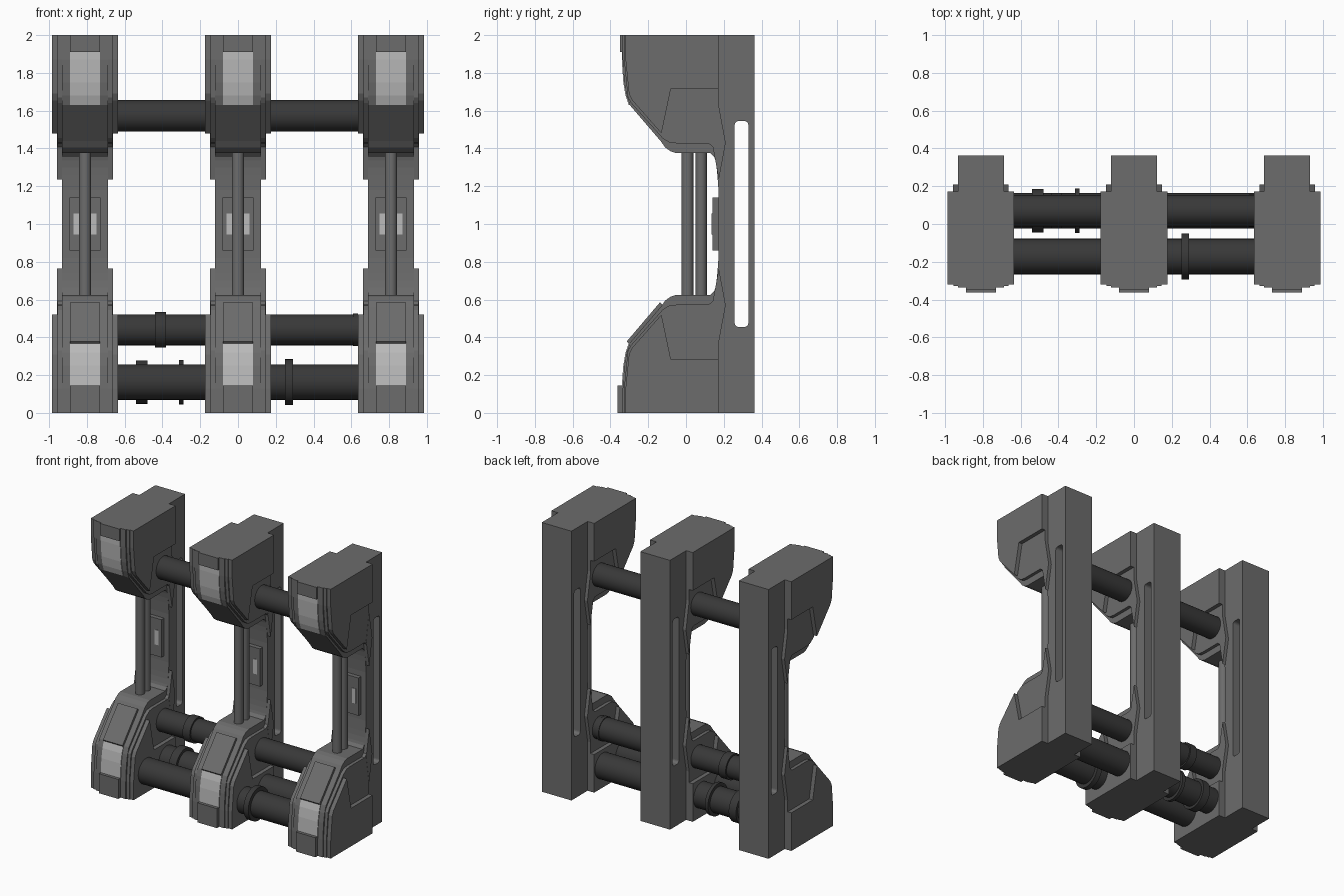
import bpy, bmesh, math
from mathutils import Matrix

if "Cube" in bpy.data.objects:
    bpy.data.objects.remove(bpy.data.objects["Cube"])


def material(name, v):
    m = bpy.data.materials.new(name)
    m.diffuse_color = (v, v, v, 1)
    m.use_nodes = True
    m.node_tree.nodes["Principled BSDF"].inputs["Base Color"].default_value = m.diffuse_color
    return m


BODY = material("body_grey", 0.15)
DARK = material("pipe_dark", 0.04)
LIGHT = material("lamp_light", 0.5)


def finish(name, bm, mat):
    bmesh.ops.recalc_face_normals(bm, faces=bm.faces[:])
    me = bpy.data.meshes.new(name)
    bm.to_mesh(me)
    bm.free()
    me.materials.append(mat)
    ob = bpy.data.objects.new(name, me)
    bpy.context.collection.objects.link(ob)
    return ob


def slab(name, pts, x0, x1, mat=BODY):
    """Extrude a (y, z) profile from x0 to x1."""
    bm = bmesh.new()
    f = bm.faces.new([bm.verts.new((x0, y, z)) for y, z in pts])
    r = bmesh.ops.extrude_face_region(bm, geom=[f])
    vs = [v for v in r["geom"] if isinstance(v, bmesh.types.BMVert)]
    bmesh.ops.translate(bm, verts=vs, vec=(x1 - x0, 0, 0))
    return finish(name, bm, mat)


def rod(name, loc, r, length, axis, mat=DARK, seg=32):
    bm = bmesh.new()
    bmesh.ops.create_cone(bm, cap_ends=True, segments=seg, radius1=r, radius2=r, depth=length)
    if axis == "x":
        bmesh.ops.rotate(bm, verts=bm.verts[:], matrix=Matrix.Rotation(math.pi / 2, 3, "Y"))
    bmesh.ops.translate(bm, verts=bm.verts[:], vec=loc)
    ob = finish(name, bm, mat)
    bpy.ops.object.select_all(action="DESELECT")
    ob.select_set(True)
    bpy.context.view_layer.objects.active = ob
    bpy.ops.object.shade_smooth_by_angle(angle=math.radians(35))
    return ob


def rect(y0, y1, z0, z1):
    return [(y0, z0), (y1, z0), (y1, z1), (y0, z1)]


def flip(pts):
    return [(y, 2 - z) for y, z in pts]


# profiles of the upper half; the lower half is mirrored about z = 1
FRONT = [(-.335, 2), (-.335, 1.87), (-.327, 1.75), (-.315, 1.68), (-.298, 1.63)]
CORE = FRONT + [(-.135, 1.44), (-.11, 1.405), (-.08, 1.384), (-.05, 1.375), (.13, 1.375),
                (.15, 1.355), (.16, 1.32), (.166, 1.26), (.172, 1.18)]
RIM = [(-.328, 2), (-.328, 1.87), (-.308, 1.67), (-.29, 1.64), (-.125, 1.455), (-.09, 1.432),
       (-.05, 1.427), (.12, 1.427), (.15, 1.40), (.172, 1.33), (.172, 2)]
CHEEK = [(-.32, 2), (-.32, 1.87), (-.302, 1.69), (-.285, 1.655), (-.13, 1.48),
         (-.08, 1.717), (.172, 1.717), (.172, 2)]
DIAMOND = [(.172, 1.635), (.21, 1.43), (.174, 1.235), (.138, 1.43)]

# long slot cutter through the rear posts
slot = []
for cy, cz, a0 in ((.31, 1.525, 0), (.278, 1.525, 90), (.278, .475, 180), (.31, .475, 270)):
    for k in range(5):
        a = math.radians(a0 + k * 22.5)
        slot.append((cy + .02 * math.cos(a), cz + .02 * math.sin(a)))
cutter = slab("slot_cutter", slot, -1.2, 1.2)
cutter.hide_render = True
cutter.hide_set(True)

for side, x in (("left", -.81), ("middle", 0), ("right", .81)):
    def part(name, pts, w, mat=BODY):
        return slab(f"{side}_{name}", pts, x - w, x + w, mat)

    # C-shaped frame with slotted rear post
    frame = part("frame", CORE + flip(CORE)[::-1] + [(.362, 0), (.362, 2)], .122)
    b = frame.modifiers.new("slot", "BOOLEAN")
    b.object, b.solver, b.operation = cutter, "EXACT", "DIFFERENCE"

    # stepped side armour and diamond ribs, top and bottom
    for end, f in (("upper", list), ("lower", flip)):
        part(end + "_rim", f(RIM), .146)
        part(end + "_cheek", f(CHEEK), .176)
        part(end + "_rib", f(DIAMOND), .147)

    # lamps following the curved fronts
    for end, f, top in (("upper", list, 1.91), ("lower", flip, 1.855)):
        edge = [(-.335, top)] + FRONT[1 if top > 1.87 else 2:]
        strip = [(y - .005, z) for y, z in edge] + [(y + .02, z) for y, z in edge[::-1]]
        part(end + "_lamp", f(strip), .08, LIGHT)

    # raised front plates
    part("upper_plate", rect(-.35, -.31, 1.91, 2), .08)
    part("lower_plate", rect(-.362, -.31, 0, .145), .08)
    part("slope_plate", [(-.298, .36), (-.314, .378), (-.138, .585), (-.12, .57)], .08)

    # inner control panel with two small lamps, and twin uprights
    part("panel", rect(.14, .19, .86, 1.14), .082)
    for s in (-1, 1):
        slab(f"{side}_panel_lamp", rect(.136, .15, .945, 1.055), x + s * .03, x + s * .06, LIGHT)
    rod(f"{side}_front_upright", (x, .007, 1), .032, .78, "z", BODY, 20)
    rod(f"{side}_rear_upright", (x, .08, 1), .03, .78, "z", BODY, 20)

# horizontal pipes
for name, y, z, r in (("top_pipe", .07, 1.573, .083), ("lower_pipe", .07, .44, .082),
                      ("bottom_rear_pipe", .07, .163, .094), ("bottom_front_pipe", -.172, .163, .094)):
    rod(name, (0, y, z), r, 1.64, "x")

# pipe collars
for x, y, z, r, w in ((-.51, .07, .163, .115, .06), (-.3, .07, .163, .118, .025),
                      (-.41, .07, .44, .094, .06), (.27, -.172, .163, .122, .04),
                      (.622, .07, .44, .087, .025)):
    rod("pipe_collar", (x, y, z), r, w, "x")
